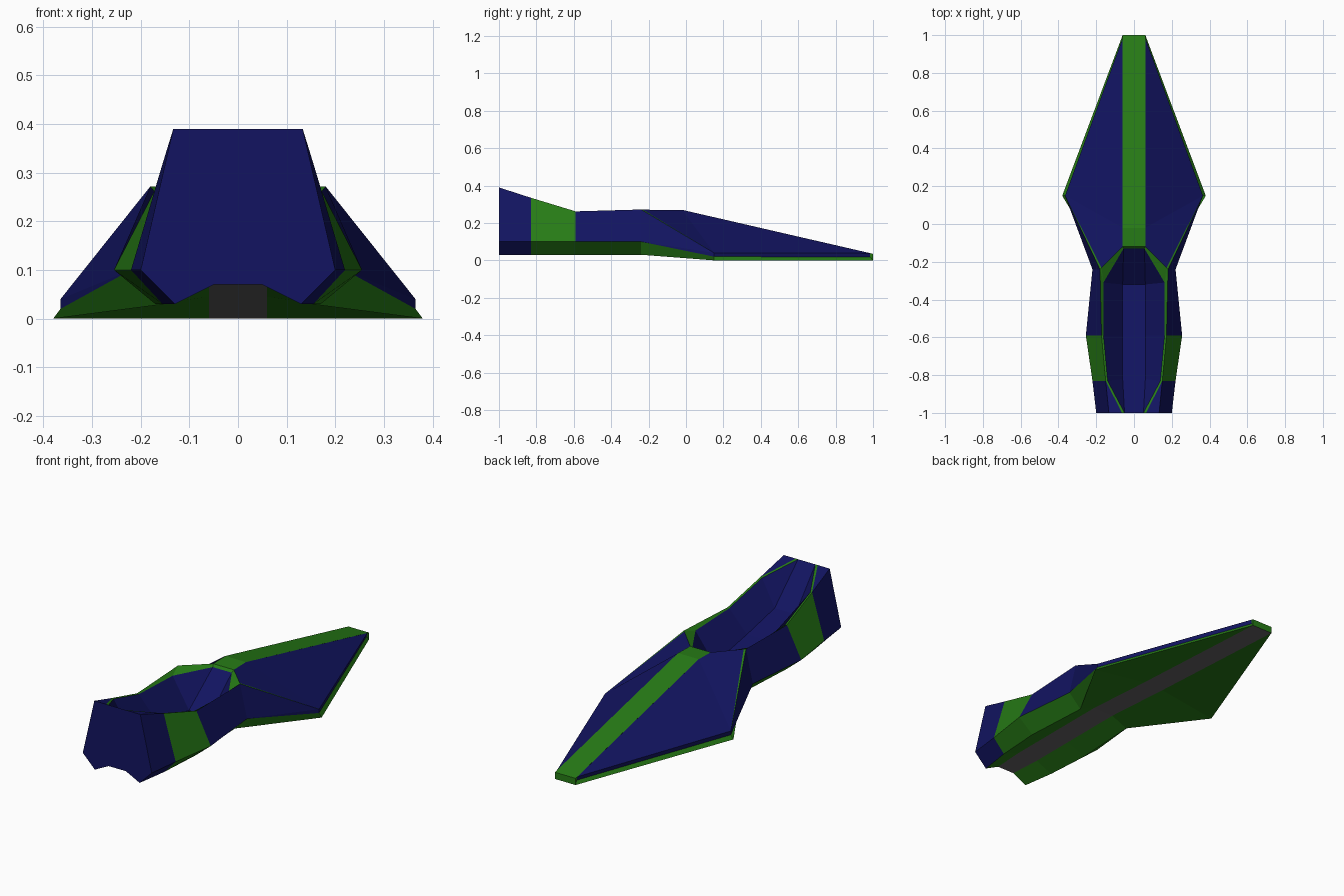
import bpy, bmesh
from mathutils import Vector

if "Cube" in bpy.data.objects:
    bpy.data.objects.remove(bpy.data.objects["Cube"])


def material(name, rgb):
    m = bpy.data.materials.new(name)
    m.diffuse_color = (*rgb, 1)
    m.use_nodes = True
    m.node_tree.nodes["Principled BSDF"].inputs["Base Color"].default_value = m.diffuse_color
    return m


BLUE = material("navy", (0.006, 0.007, 0.12))
GREEN = material("green", (0.02, 0.2, 0.008))
GREY = material("dark_grey", (0.13, 0.125, 0.13))


def flip(p):
    return (-p[0], p[1], p[2])


def part(name, mat, polys, hint):
    """Mirrored flat panels; hint is the outward direction on the right side."""
    bm = bmesh.new()
    for side in (1, -1):
        h = Vector((hint[0] * side, hint[1], hint[2]))
        for poly in polys:
            pts = list(dict.fromkeys(poly))
            if side < 0:
                pts = [flip(p) for p in pts]
            f = bm.faces.new([bm.verts.new(p) for p in pts])
            f.normal_update()
            if f.normal.dot(h) < 0:
                f.normal_flip()
    bmesh.ops.remove_doubles(bm, verts=bm.verts, dist=1e-4)
    me = bpy.data.meshes.new(name)
    bm.to_mesh(me)
    bm.free()
    me.materials.append(mat)
    ob = bpy.data.objects.new(name, me)
    bpy.context.collection.objects.link(ob)
    return ob


def loft(a, b):
    return [(a[i], a[i + 1], b[i + 1], b[i]) for i in range(len(a) - 1)]


def to_centre(rail):
    return loft(rail, [(0, p[1], p[2]) for p in rail])


# Lengthwise rails of the right half, tail to tip
keel = [(.05, -1, .07), (.06, -.83, .07), (.06, -.59, .07),
        (.06, -.24, .07), (.06, .15, .045), (.06, 1, 0)]
chine = [(.13, -1, .03), (.155, -.83, .03), (.17, -.59, .03),
         (.15, -.24, .03), (.38, .15, 0), (.06, 1, 0)]
waist = [(.2, -1, .1), (.22, -.83, .1), (.255, -.59, .1),
         (.22, -.24, .1), (.365, .15, .02), (.055, .985, .018)]
top = [(.133, -1, .39), (.15, -.83, .335), (.172, -.59, .262), (.18, -.24, .272)]
rim = [(.05, -1, .39), (.14, -.83, .333), (.162, -.59, .26),
       (.162, -.31, .25), (.055, -.13, .255)]
floor = [(.05, -1, .39), (.06, -.82, .2), (.06, -.59, .15),
         (.06, -.32, .1), (.055, -.13, .255)]
ridge = [(.06, -.12, .268), (.06, -.02, .27), (.06, 1, .035)]
wing, tip = (.365, .15, .04), (.06, .985, .038)
shoulder = (.172, -.232, .272)

# Underside
part("keel_strip", GREY, to_centre(keel), (0, 0, -1))
part("underside", GREEN, loft(keel, chine), (0, 0, -1))

# Lower flank: blue at the tail, green onwards to the nose ledge
part("tail_lower_flank", BLUE, loft(chine[:2], waist[:2]), (1, 0, -.5))
part("lower_flank", GREEN, loft(chine[1:5], waist[1:5]), (1, 0, -.3))
part("nose_ledge", GREEN, loft(chine[4:], waist[4:]), (1, .3, .5))

# Upper flank panels
part("tail_flank", BLUE, loft(waist[:2], top[:2]), (1, 0, .2))
part("middle_flank", GREEN, loft(waist[1:3], top[1:3]), (1, 0, .2))
part("cabin_flank", BLUE, loft(waist[2:4], top[2:4]), (1, 0, .2))
part("wing_back", BLUE, [(waist[3], waist[4], wing), (waist[3], wing, top[3])], (1, -.3, .2))

# Flat tail end
part("tail_panel", BLUE, [(keel[0], chine[0], waist[0], top[0], rim[0],
                           (0, -1, .39), (0, -1, .07))], (0, -1, 0))

# Nose deck
part("nose_panel", BLUE, [(tip, wing, ridge[1]),
                          (wing, shoulder, ridge[0], ridge[1]),
                          (tip, ridge[1], ridge[2])], (.5, 0, 1))
part("nose_lip", BLUE, loft([waist[4], waist[5]], [wing, tip]), (1, .4, 0))
part("wing_trim", GREEN, [(wing, top[3], shoulder)], (.5, 0, 1))
part("centre_stripe", GREEN, to_centre(ridge), (0, 0, 1))
part("nose_tip", GREEN, [(keel[5], ridge[2], (0, 1, .035), (0, 1, 0)),
                         (keel[5], waist[5], tip, ridge[2])], (.3, 1, 0))

# Cockpit edge trim
tail_edge = (.064, -1, .39)
part("cockpit_trim", GREEN, [
    (tail_edge, top[1], rim[1], rim[0]),
    (top[1], top[2], rim[2], rim[1]),
    (top[2], top[3], rim[3], rim[2]),
    (top[3], shoulder, rim[3]),
    (shoulder, ridge[0], rim[4], rim[3]),
    (ridge[0], (0, -.12, .268), (0, -.13, .255), rim[4])], (-.2, -.2, 1))
part("tail_top", BLUE, [(top[0], top[1], tail_edge)], (0, 0, 1))

# Sunken cockpit
part("cockpit_wall", BLUE, loft(rim, floor), (-.5, -.2, 1))
part("cockpit_floor", BLUE, to_centre(floor), (0, -.1, 1))
